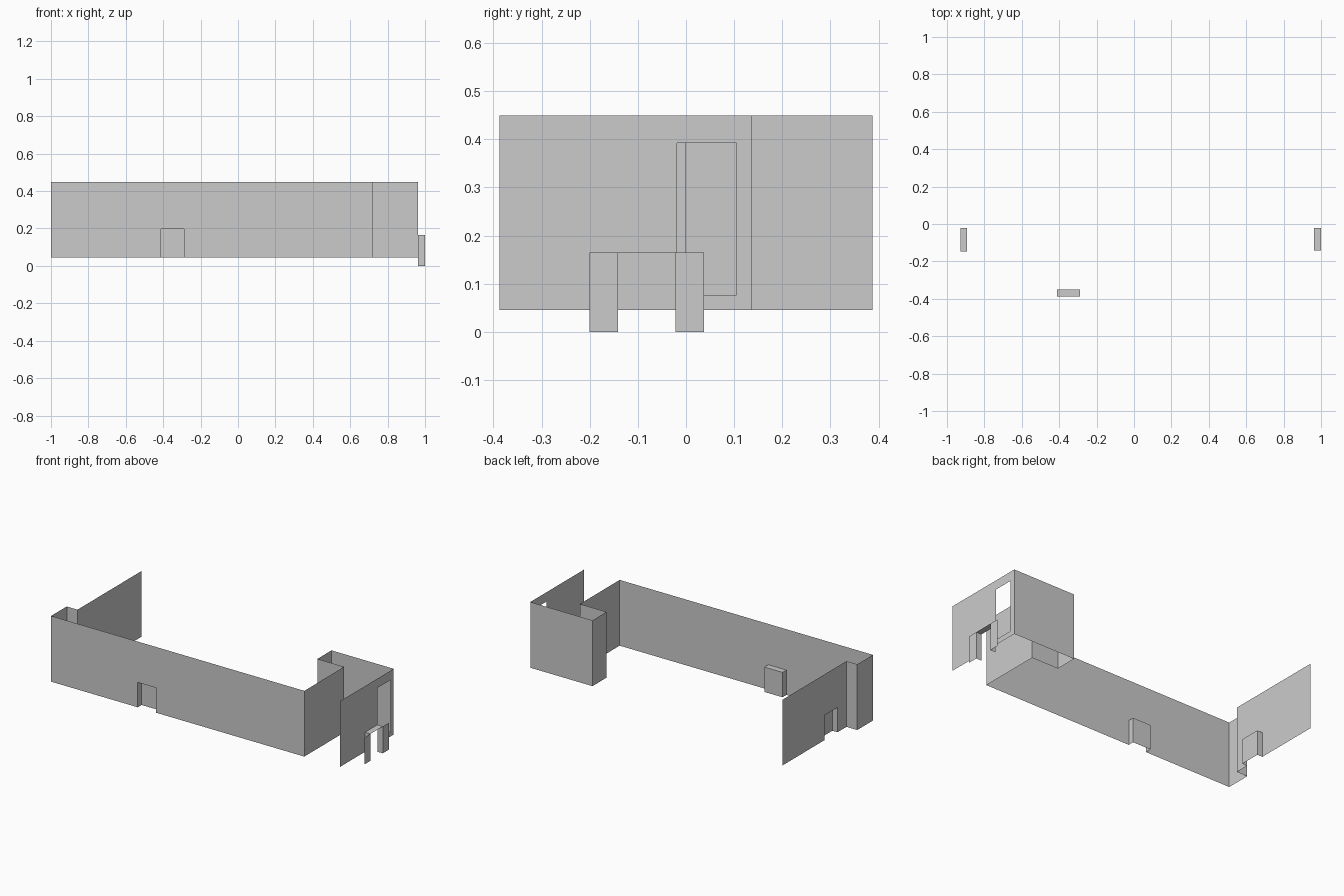
import bpy, bmesh
from mathutils import Vector

if "Cube" in bpy.data.objects:
    bpy.data.objects.remove(bpy.data.objects["Cube"])

Z0, Z1 = 0.045, 0.449      # wall bottom and top


def make_object(name, bm):
    bmesh.ops.remove_doubles(bm, verts=bm.verts, dist=1e-5)
    bmesh.ops.dissolve_limit(bm, angle_limit=0.01, verts=bm.verts, edges=bm.edges)
    me = bpy.data.meshes.new(name)
    bm.to_mesh(me)
    bm.free()
    ob = bpy.data.objects.new(name, me)
    bpy.context.collection.objects.link(ob)
    return ob


def quad(bm, a, b, z0, z1):
    """Vertical sheet standing on the plan line a-b."""
    pts = [(*a, z0), (*b, z0), (*b, z1), (*a, z1)]
    bm.faces.new([bm.verts.new(p) for p in pts])


def wall(bm, a, b, holes=()):
    """Thin wall with rectangular holes (start, end, bottom, top) along a-b."""
    a, b = Vector(a), Vector(b)
    length = (b - a).length
    d = (b - a) / length
    ss = sorted({0, length, *[v for h in holes for v in h[:2]]})
    zs = sorted({Z0, Z1, *[v for h in holes for v in h[2:]]})
    for s0, s1 in zip(ss, ss[1:]):
        for z0, z1 in zip(zs, zs[1:]):
            s, z = (s0 + s1) / 2, (z0 + z1) / 2
            if not any(h[0] < s < h[1] and h[2] < z < h[3] for h in holes):
                quad(bm, a + d * s0, a + d * s1, z0, z1)


def doorway(prefix, a, b, depth, z0, z1, slide):
    """Reveal (two jambs and a head) plus a pair of sliding leaves."""
    a, b, depth = Vector(a), Vector(b), Vector(depth)
    bm = bmesh.new()
    quad(bm, a, a + depth, z0, z1)
    quad(bm, b, b + depth, z0, z1)
    head = [a, b, b + depth, a + depth]
    bm.faces.new([bm.verts.new((*p, z1)) for p in head])
    make_object(prefix + "_door_frame", bm)
    half = (b - a) / 2
    for side, start, shift in (("left", a, -half * slide), ("right", a + half, half * slide)):
        bm = bmesh.new()
        p = start + depth + shift
        quad(bm, p, p + half, z0, z1)
        make_object(f"{prefix}_door_leaf_{side}", bm)


# Walls in plan order, from the left wing round to the right entry bay
Y = -0.387
walls = bmesh.new()
wall(walls, (-0.927, 0.387), (-0.927, -0.235), [(0.408, 0.535, Z0, 0.198)])
wall(walls, (-0.927, -0.235), (-1, -0.235))
wall(walls, (-1, -0.235), (-1, Y))
wall(walls, (-1, Y), (0.722, Y), [(0.589, 0.712, Z0, 0.198)])
wall(walls, (0.722, Y), (0.722, 0))
wall(walls, (0.722, 0), (0.54, 0))
wall(walls, (0.54, 0), (0.54, 0.137))
wall(walls, (0.54, 0.137), (0.963, 0.137))
make_object("walls", walls)

# Right end wall with its door and tall window opening
end = bmesh.new()
wall(end, (0.963, Y), (0.963, 0.137),
     [(0.246, 0.365, Z0, 0.165), (0.368, 0.492, 0.077, 0.392)])
make_object("right_end_wall", end)

# Doorways: two closed ones facing in, one open one facing out
doorway("left", (-0.927, -0.148), (-0.927, -0.021), (0.035, 0), Z0, 0.198, 0)
doorway("front", (-0.411, Y), (-0.288, Y), (0, 0.037), Z0, 0.198, 0)
doorway("right", (0.963, -0.141), (0.963, -0.022), (0.037, 0), 0, 0.165, 1)
